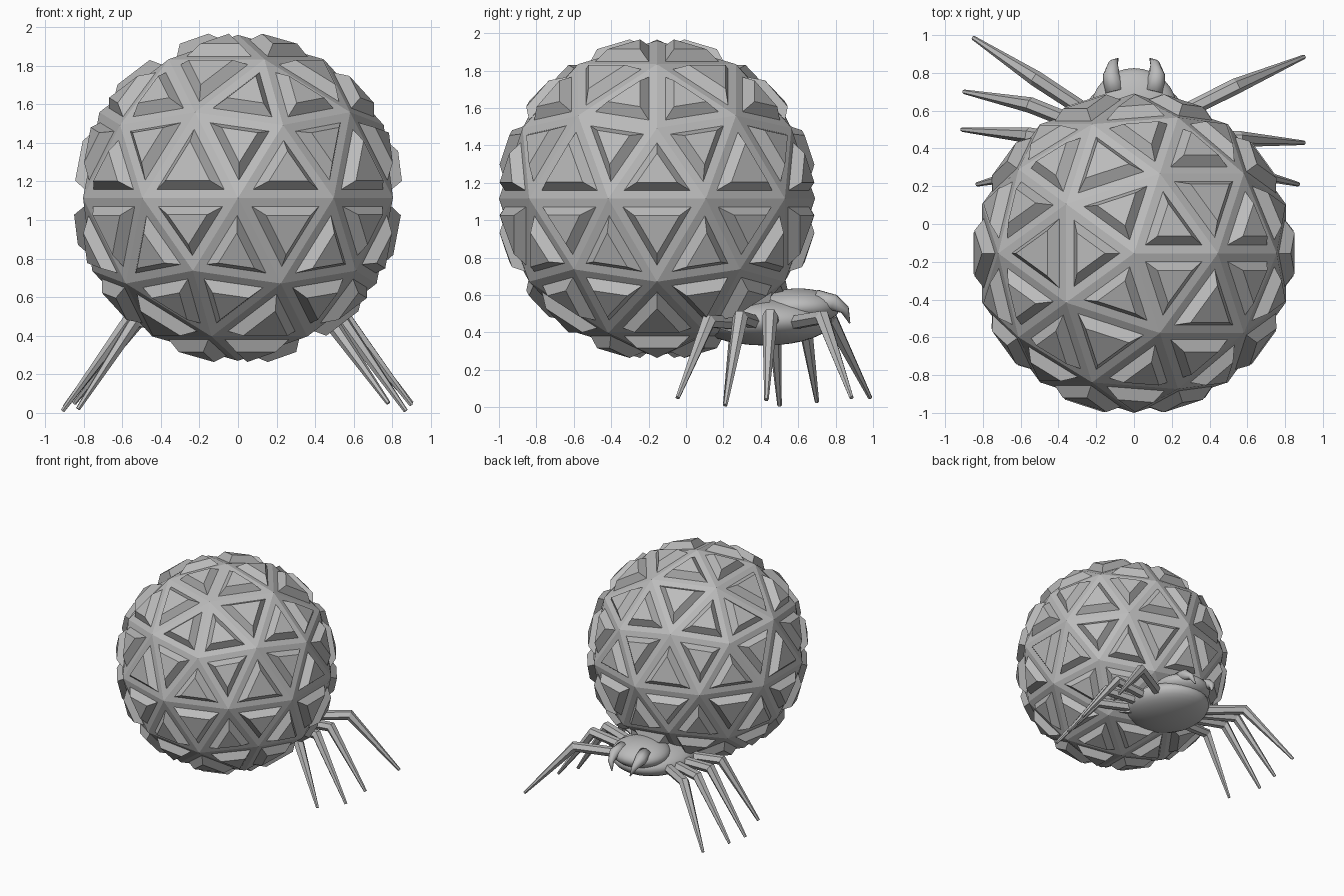
import bpy, bmesh, math
from mathutils import Vector

if "Cube" in bpy.data.objects:
    bpy.data.objects.remove(bpy.data.objects["Cube"])

grey = bpy.data.materials.new("stone grey")
grey.diffuse_color = (0.5, 0.5, 0.5, 1)
grey.use_nodes = True
grey.node_tree.nodes["Principled BSDF"].inputs["Base Color"].default_value = grey.diffuse_color


def finish(bm, name, smooth=False):
    bmesh.ops.recalc_face_normals(bm, faces=bm.faces)
    me = bpy.data.meshes.new(name)
    bm.to_mesh(me)
    bm.free()
    me.materials.append(grey)
    for p in me.polygons:
        p.use_smooth = smooth
    ob = bpy.data.objects.new(name, me)
    bpy.context.collection.objects.link(ob)
    return ob


def tapered_limb(name, points, radii, sides=6, smooth=False):
    """Tube through points with one radius per point, capped at both ends."""
    pts = [Vector(p) for p in points]
    bm = bmesh.new()
    rings = []
    for i, p in enumerate(pts):
        d = Vector((0, 0, 0))
        if i > 0:
            d += (p - pts[i - 1]).normalized()
        if i < len(pts) - 1:
            d += (pts[i + 1] - p).normalized()
        d.normalize()
        side = d.cross(Vector((0, 0, 1))).normalized()
        up = side.cross(d)
        ring = []
        for k in range(sides):
            a = 2 * math.pi * k / sides
            ring.append(bm.verts.new(p + radii[i] * (math.cos(a) * side + math.sin(a) * up)))
        rings.append(ring)
    for a, b in zip(rings, rings[1:]):
        for k in range(sides):
            j = (k + 1) % sides
            bm.faces.new((a[k], a[j], b[j], b[k]))
    bm.faces.new(rings[0])
    bm.faces.new(rings[-1])
    return finish(bm, name, smooth)


def ellipsoid(name, centre, size):
    bm = bmesh.new()
    bmesh.ops.create_uvsphere(bm, u_segments=32, v_segments=16, radius=1)
    bmesh.ops.scale(bm, vec=size, verts=bm.verts)
    bmesh.ops.translate(bm, vec=centre, verts=bm.verts)
    return finish(bm, name, True)


# Faceted ball: every triangle carries a raised, tapered panel
bm = bmesh.new()
bmesh.ops.create_icosphere(bm, subdivisions=2, radius=0.845)
panels = bm.faces[:]
bmesh.ops.inset_individual(bm, faces=panels, thickness=0.045, use_even_offset=True)
bmesh.ops.inset_individual(bm, faces=panels, thickness=0.036, depth=0.057, use_even_offset=True)
bmesh.ops.translate(bm, vec=(0, -0.155, 1.115), verts=bm.verts)
finish(bm, "faceted_ball")

# Body and head
ellipsoid("body", (0, 0.42, 0.46), (0.32, 0.36, 0.13))
ellipsoid("head", (0, 0.60, 0.535), (0.23, 0.225, 0.1))

# Legs: root y, knee, tip
legs = {
    "left": [(0.56, (-0.52, 0.77, 0.48), (-0.85, 0.985, 0.05)),
             (0.49, (-0.55, 0.63, 0.48), (-0.90, 0.70, 0.03)),
             (0.41, (-0.56, 0.47, 0.49), (-0.91, 0.50, 0.01)),
             (0.32, (-0.53, 0.28, 0.48), (-0.83, 0.21, 0.02))],
    "right": [(0.56, (0.54, 0.73, 0.48), (0.90, 0.885, 0.05)),
              (0.46, (0.56, 0.45, 0.49), (0.90, 0.43, 0.04)),
              (0.38, (0.54, 0.29, 0.48), (0.87, 0.21, 0.01)),
              (0.28, (0.49, 0.12, 0.46), (0.78, -0.045, 0.05))],
}
for side, rows in legs.items():
    s = -1 if side == "left" else 1
    for i, (y, knee, tip) in enumerate(rows):
        tapered_limb(f"{side}_leg_{i + 1}", [(s * 0.2, y, 0.45), knee, tip],
                     [0.04, 0.042, 0.012])

# Fangs
for s, side in ((-1, "left"), (1, "right")):
    tapered_limb(f"{side}_fang",
                 [(s * 0.10, 0.70, 0.57), (s * 0.12, 0.79, 0.56),
                  (s * 0.11, 0.85, 0.52), (s * 0.085, 0.875, 0.45)],
                 [0.06, 0.045, 0.025, 0.004], sides=10, smooth=True)
